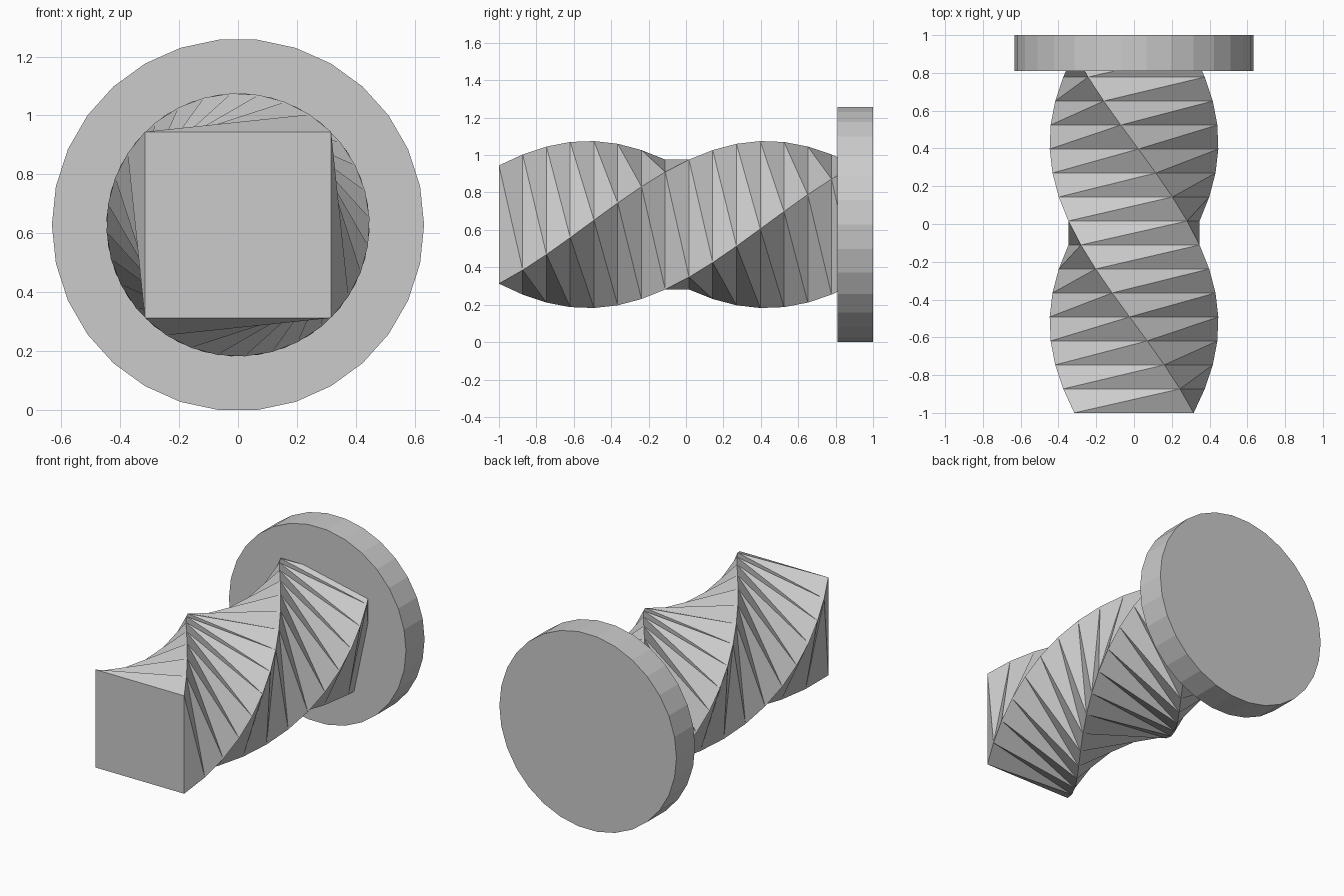
import bpy, bmesh
from math import sin, cos, radians, sqrt

if "Cube" in bpy.data.objects:
    bpy.data.objects.remove(bpy.data.objects["Cube"])

R = 0.632            # disc radius
CZ = R * sin(radians(84))  # axis height, so the disc rests on z = 0
HALF = 0.316         # half side of the square shaft
SEGS, STEP = 15, 12  # twist sections and degrees per section
Y0, Y1 = -1.0, 0.905


def ring(bm, y, radius, sides, start):
    """Polygon of vertices around the long axis."""
    return [bm.verts.new((radius * cos(a), y, CZ + radius * sin(a)))
            for a in (radians(start + 360 * i / sides) for i in range(sides))]


def finish(bm, name):
    bmesh.ops.recalc_face_normals(bm, faces=bm.faces)
    mesh = bpy.data.meshes.new(name)
    bm.to_mesh(mesh)
    bm.free()
    bpy.context.collection.objects.link(bpy.data.objects.new(name, mesh))


# Twisted square shaft, half a turn in all, its far end inside the disc
bm = bmesh.new()
rings = [ring(bm, Y0 + (Y1 - Y0) * k / SEGS, HALF * sqrt(2), 4, 45 + STEP * k)
         for k in range(SEGS + 1)]
for near, far in zip(rings, rings[1:]):
    for i in range(4):
        j = (i + 1) % 4
        bm.faces.new((near[i], near[j], far[i]))
        bm.faces.new((near[j], far[j], far[i]))
bm.faces.new(rings[0])
bm.faces.new(rings[-1])
finish(bm, "twisted_shaft")

# Thirty-sided end disc
bm = bmesh.new()
a, b = ring(bm, 0.81, R, 30, 0), ring(bm, 1.0, R, 30, 0)
for i in range(30):
    j = (i + 1) % 30
    bm.faces.new((a[i], a[j], b[j], b[i]))
bm.faces.new(a)
bm.faces.new(b)
finish(bm, "end_disc")
